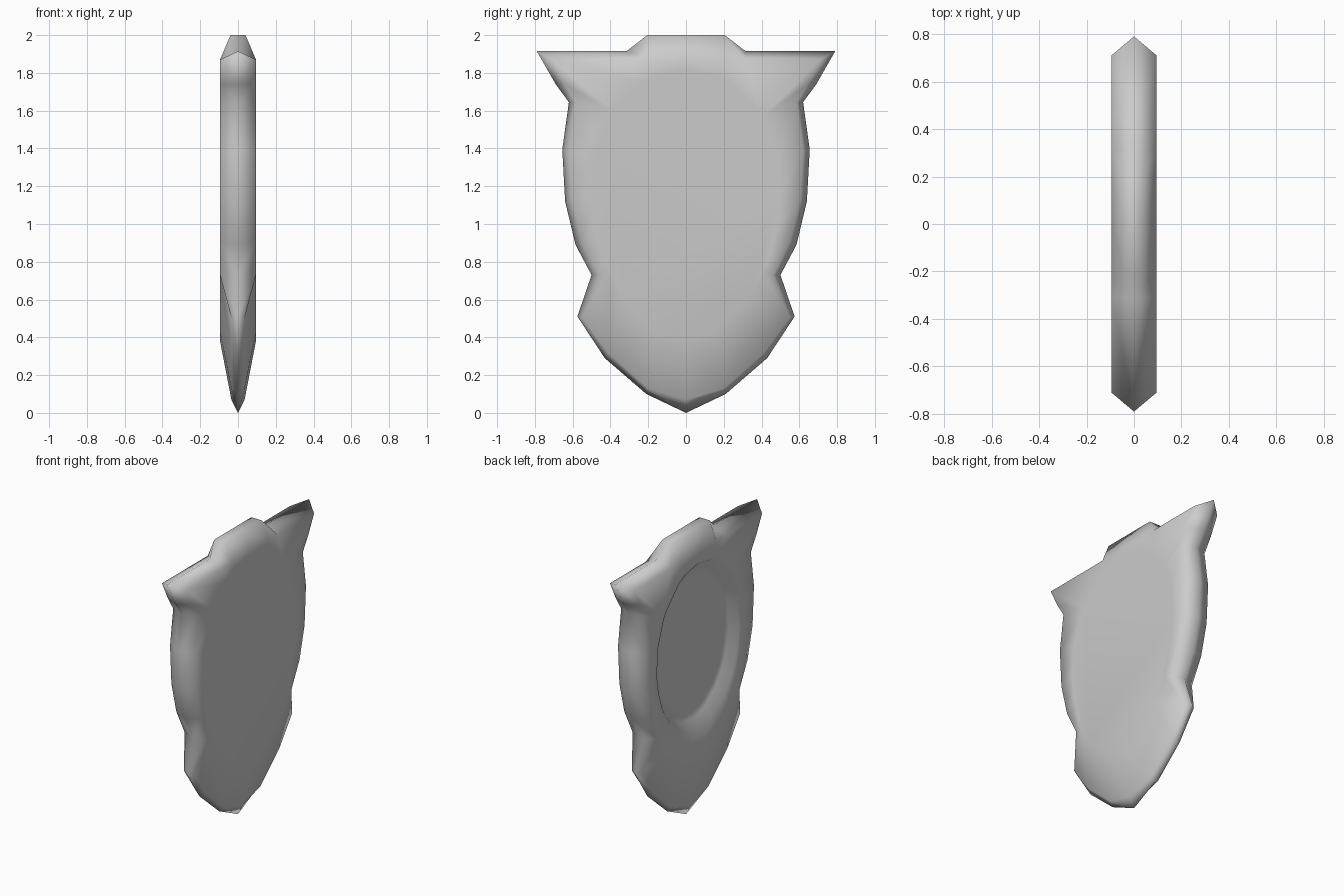
import bpy, bmesh
from math import atan2, sin, cos

if "Cube" in bpy.data.objects:
    bpy.data.objects.remove(bpy.data.objects["Cube"])

# Half profile: rim y, z, half width | face border y, z, half thickness
HALF = [
    (0, 2.0, .04, 0, 1.87, .095),
    (.205, 2.0, .04, .2, 1.87, .095),
    (.315, 1.915, 0, .31, 1.87, .095),
    (.79, 1.915, 0, .71, 1.87, .095),
    (.69, 1.74, 0, .645, 1.74, .095),
    (.62, 1.645, 0, .585, 1.645, .095),
    (.655, 1.395, 0, .62, 1.395, .095),
    (.64, 1.12, 0, .605, 1.125, .095),
    (.585, .89, 0, .55, .905, .095),
    (.50, .73, 0, .46, .73, .095),
    (.575, .51, 0, .55, .505, .035),
    (.43, .29, 0, .41, .315, .035),
    (.21, .10, 0, .20, .13, .035),
    (0, 0, 0, 0, .07, .035),
]
# Full loop: one half, then its mirror
LOOP = [(1, p) for p in HALF] + [(-1, p) for p in HALF[-2:0:-1]]
N = len(LOOP)
CZ = 1.22

bm = bmesh.new()


def ring(points):
    return [bm.verts.new(p) for p in points]


def oval(x, ry, up, down):
    """Egg-shaped ring with one vertex per profile point."""
    pts = []
    for s, p in LOOP:
        a = atan2(p[3] / .58, (p[4] - CZ) / (.65 if p[4] > CZ else 1.1))
        pts.append((x, s * ry * sin(a), CZ + cos(a) * (up if cos(a) > 0 else down)))
    return ring(pts)


def bridge(a, b):
    for i in range(N):
        j = (i + 1) % N
        bm.faces.new((a[i], a[j], b[j], b[i]))


rims = []
for side in (1, -1):
    # Bevelled rim and face border
    rim = ring((side * p[2], s * p[0], p[1]) for s, p in LOOP)
    border = ring((side * p[5], s * p[3], p[4]) for s, p in LOOP)
    field = oval(side * .095, .50, .60, .84)
    loops = [rim, border, field]
    # Hollow in the back of the shield
    if side < 0:
        loops += [oval(-.094, .46, .57, .60), oval(-.045, .41, .52, .54),
                  oval(-.04, .36, .47, .48)]
    for a, b in zip(loops, loops[1:]):
        bridge(a, b)
    bm.faces.new(loops[-1])
    rims.append(rim)

# Close the flat crest and weld the rim
for i in (N - 2, N - 1, 0, 1):
    j = (i + 1) % N
    a, b = rims
    vs = [a[i], a[j], b[j], b[i]]
    bm.faces.new(vs)
bmesh.ops.remove_doubles(bm, verts=bm.verts, dist=1e-4)
bmesh.ops.recalc_face_normals(bm, faces=bm.faces)
for f in bm.faces:
    f.smooth = True

mesh = bpy.data.meshes.new("shield")
bm.to_mesh(mesh)
bm.free()
shield = bpy.data.objects.new("shield", mesh)
bpy.context.collection.objects.link(shield)
